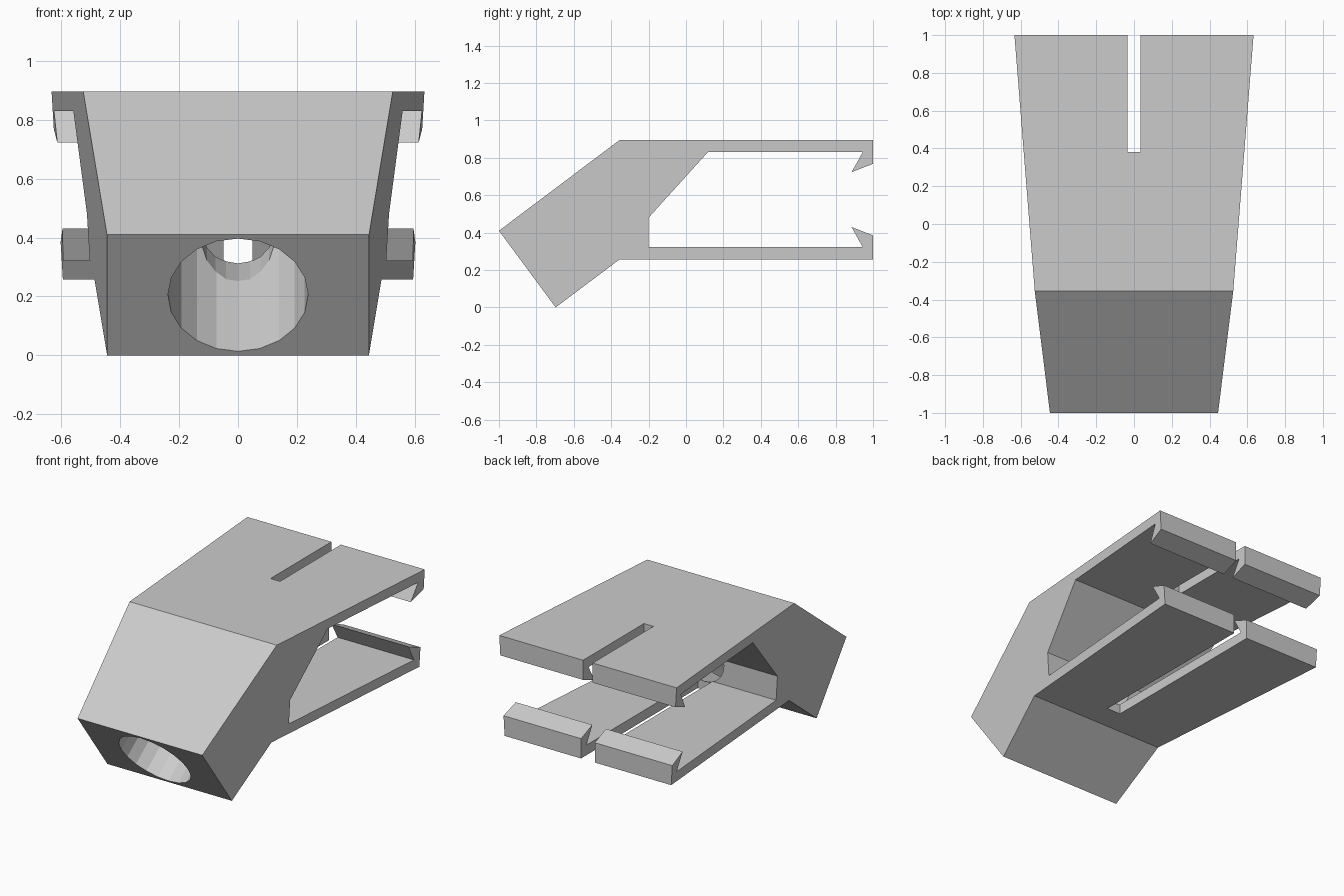
import bpy, bmesh, math
from mathutils import Vector

if "Cube" in bpy.data.objects:
    bpy.data.objects.remove(bpy.data.objects["Cube"])

# Tilted axis of the head; the sides taper along it
TILT = math.atan2(0.485, 0.64)
AX = Vector((0, math.cos(TILT), math.sin(TILT)))

def half_width(y, z):
    return 0.445 + 0.0996 * ((y + 1) * AX.y + (z - 0.41) * AX.z)

# Side profile (y, z): head, lower arm with barb, cavity, upper arm with barb
profile = [(-1, .41), (-.697, 0), (-.355, .257), (1, .257), (1, .385),
           (.885, .43), (.945, .322), (-.2, .322), (-.2, .48), (.117, .83),
           (.945, .83), (.885, .723), (1, .768), (1, .895), (-.355, .895)]

bm = bmesh.new()
left = [bm.verts.new((-half_width(y, z), y, z)) for y, z in profile]
right = [bm.verts.new((half_width(y, z), y, z)) for y, z in profile]
bm.faces.new(left)
bm.faces.new(right[::-1])
n = len(profile)
for i in range(n):
    j = (i + 1) % n
    bm.faces.new((left[i], right[i], right[j], left[j]))
bmesh.ops.recalc_face_normals(bm, faces=bm.faces)
mesh = bpy.data.meshes.new("clip_body")
bm.to_mesh(mesh)
bm.free()
body = bpy.data.objects.new("clip_body", mesh)
bpy.context.collection.objects.link(body)

def cut(cutter):
    """Subtract the cutter from the body, then remove it."""
    cutter.hide_render = True
    mod = body.modifiers.new("cut", 'BOOLEAN')
    mod.operation = 'DIFFERENCE'
    mod.solver = 'EXACT'
    mod.object = cutter
    bpy.context.view_layer.objects.active = body
    bpy.ops.object.modifier_apply(modifier=mod.name)
    bpy.data.objects.remove(cutter)

def bore(start, end, radius, sides):
    a, b = Vector((0, *start)), Vector((0, *end))
    d = b - a
    bpy.ops.mesh.primitive_cylinder_add(
        vertices=sides, radius=radius, depth=d.length, location=(a + b) / 2,
        rotation=(-math.atan2(d.y, d.z), 0, 0))
    cut(bpy.context.object)

def slot(half, y0, z0, z1):
    y1 = 1.2
    bpy.ops.mesh.primitive_cube_add(size=1, location=(0, (y0 + y1) / 2, (z0 + z1) / 2))
    box = bpy.context.object
    box.scale = (2 * half, y1 - y0, z1 - z0)
    bpy.context.view_layer.update()
    cut(box)

# Large blind bore in the head, then the small passage into the cavity
c = Vector((0, -.849, .205))
s, e = c - AX * .2, c + AX * .55
bore((s.y, s.z), (e.y, e.z), .238, 20)
bore((-.45, .371), (0, .504), .13, 20)

# Slots splitting the upper and lower arms
slot(.034, .38, .6, 1.1)
slot(.049, -.19, .1, .6)
